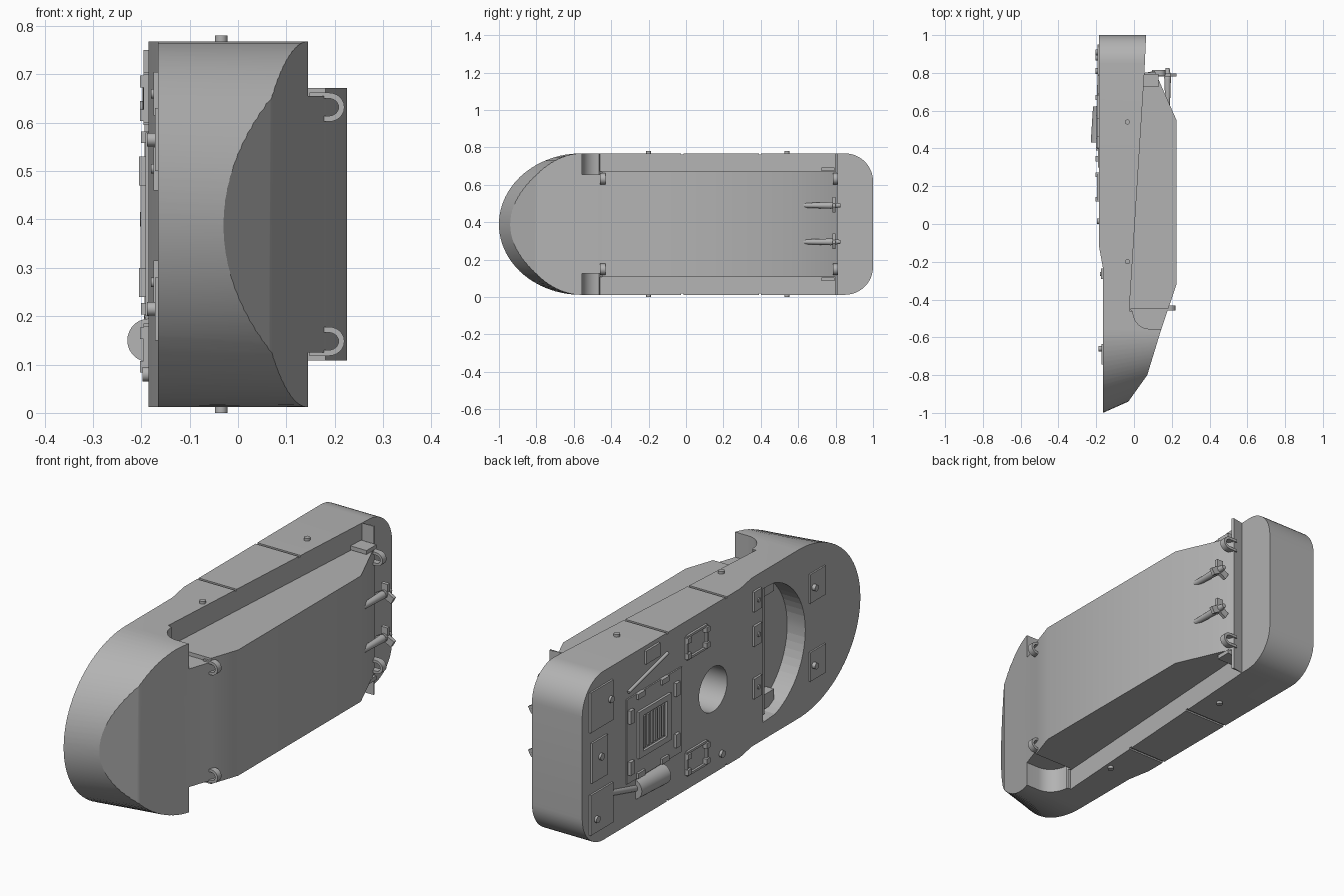
import bpy, bmesh, math
from mathutils import Vector

cube = bpy.data.objects.get("Cube")
if cube:
    bpy.data.objects.remove(cube)

grey = bpy.data.materials.new("plain_grey")
grey.use_nodes = True
COLOUR = (0.45, 0.45, 0.45, 1)
grey.diffuse_color = COLOUR
grey.node_tree.nodes["Principled BSDF"].inputs["Base Color"].default_value = COLOUR

MID = 0.39      # middle of the hull width
DECK = -0.185   # raised rear deck
BOW_DECK = -0.165


def finish(name, bm):
    bmesh.ops.recalc_face_normals(bm, faces=bm.faces)
    mesh = bpy.data.meshes.new(name)
    bm.to_mesh(mesh)
    bm.free()
    mesh.materials.append(grey)
    ob = bpy.data.objects.new(name, mesh)
    bpy.context.collection.objects.link(ob)
    return ob


def smooth(ob):
    bpy.ops.object.select_all(action="DESELECT")
    ob.select_set(True)
    bpy.context.view_layer.objects.active = ob
    bpy.ops.object.shade_smooth_by_angle(angle=math.radians(28))


def loft(name, first, second):
    bm = bmesh.new()
    a = [bm.verts.new(p) for p in first]
    b = [bm.verts.new(p) for p in second]
    bm.faces.new(a)
    bm.faces.new(b)
    for i in range(len(a)):
        j = (i + 1) % len(a)
        bm.faces.new((a[i], a[j], b[j], b[i]))
    return finish(name, bm)


def prism(name, pts, axis, lo, hi):
    def place(p, h):
        return {"x": (h, p[0], p[1]), "y": (p[0], h, p[1]), "z": (p[0], p[1], h)}[axis]
    return loft(name, [place(p, lo) for p in pts], [place(p, hi) for p in pts])


def box(name, x, y, z):
    return prism(name, [(x[0], y[0]), (x[1], y[0]), (x[1], y[1]), (x[0], y[1])], "z", *z)


def rod(name, start, end, r1, r2=None, sides=20):
    start, end = Vector(start), Vector(end)
    turn = (end - start).to_track_quat("Z", "Y")
    ring = [turn @ Vector((math.cos(t), math.sin(t), 0))
            for t in (2 * math.pi * i / sides for i in range(sides))]
    ob = loft(name, [start + v * r1 for v in ring],
              [end + v * (r1 if r2 is None else r2) for v in ring])
    smooth(ob)
    return ob


def carve(ob, cutter, operation="DIFFERENCE"):
    mod = ob.modifiers.new("cut", "BOOLEAN")
    mod.operation, mod.solver, mod.object = operation, "EXACT", cutter
    bpy.context.view_layer.objects.active = ob
    bpy.ops.object.modifier_apply(modifier=mod.name)
    bpy.data.objects.remove(cutter)


def mirror_z(z):
    return (2 * MID - z[1], 2 * MID - z[0])


def outline(x):
    """Plan shape: elliptical tapering bow, rounded stern corners."""
    reach, half = 0.44 - 0.444 * (x + 0.165), 0.378
    pts = []
    for i in range(49):
        t = math.pi * i / 48
        pts.append((x, -0.56 - reach * math.sin(t), MID + half * math.cos(t)))
    r = 0.15
    for corner in (-1, 1):
        for i in range(13):
            t = math.pi / 2 * (i / 12 if corner > 0 else i / 12 - 1)
            pts.append((x, 1 - r + r * math.cos(t), MID + corner * (half - r) + r * math.sin(t)))
    return pts


# Hull: tapered plan shape trimmed by the side profile
hull = loft("hull", outline(-0.25), outline(0.3))
side = [(BOW_DECK, -1.13), (BOW_DECK, -0.23), (DECK, -0.12), (DECK, 1.02), (0.065, 1.02),
        (0.055, 0.8), (0.11, 0.81), (0.225, 0.55), (0.225, -0.32), (0.145, -0.555),
        (0.07, -0.8), (-0.03, -0.94)]
carve(hull, prism("side_cutter", side, "z", -0.2, 1.0), "INTERSECT")

# Side wells, curved well fronts and panel grooves
well = [(-0.025, -0.46), (0.055, 0.8), (0.35, 0.8), (0.35, -0.46)]
arc = [(0.08 - 0.085 * math.sin(t), -0.465 - 0.09 * math.cos(t))
       for t in (math.pi / 2 * i / 10 for i in range(11))]
front_well = [(0.35, -0.555)] + arc + [(-0.02, -0.45), (0.35, -0.45)]
for profile, z in ((well, (0.672, 0.95)), (front_well, (0.655, 0.96))):
    for span in (z, mirror_z(z)):
        carve(hull, prism("well_cutter", profile, "z", *span))
for y in (-0.02, 0.395):
    for span in ((0.761, 0.9), mirror_z((0.761, 0.9))):
        carve(hull, box("groove_cutter", (-0.3, 0.2), (y - 0.006, y + 0.006), span))

# Round deck hole and fighting compartment opening
carve(hull, rod("hole_cutter", (-0.3, 0.072, MID), (-0.03, 0.072, MID), 0.1, sides=40))
opening = [(-0.31, MID + 0.3), (-0.31, MID - 0.3)]
for i in range(25):
    t = math.radians(-72 + 6 * i)
    opening.append((-0.3 - 0.31 * math.cos(t), MID + 0.31 * math.sin(t)))
carve(hull, prism("opening_cutter", opening, "x", -0.3, -0.075))
smooth(hull)

# Ledges inside the opening
box("opening_crossbar", (-0.135, -0.07), (-0.365, -0.325), (MID - 0.29, MID + 0.29))
for z in ((MID + 0.22, MID + 0.285), (MID - 0.285, MID - 0.22)):
    box("opening_side_ledge", (-0.115, -0.07), (-0.46, -0.36), z)
for z in (0.66, 0.505, 0.27):
    box("opening_hatch", (-0.175, -0.16), (-0.29, -0.235), (z - 0.045, z + 0.045))
    rod("opening_hatch_knob", (-0.18, -0.265, z), (-0.165, -0.265, z), 0.01)

# Bow hatches
for z in (0.565, 0.215):
    box("bow_hatch", (-0.172, -0.16), (-0.745, -0.635), (z - 0.065, z + 0.065))
    rod("bow_hatch_knob", (-0.188, -0.66, z), (-0.165, -0.66, z), 0.014)

# Stern deck plates with bolts
for y, z, bolt in (((0.79, 0.95), (0.53, 0.71), (0.81, 0.63)),
                   ((0.83, 0.94), (0.3, 0.48), (0.88, 0.4)),
                   ((0.79, 0.95), (0.07, 0.25), (0.91, 0.13))):
    box("stern_plate", (DECK - 0.008, DECK + 0.01), y, z)
    rod("stern_bolt", (DECK - 0.018, *bolt), (DECK, *bolt), 0.015)

# Engine hatch, louvred vent and hinges
box("engine_hatch", (DECK - 0.006, DECK + 0.01), (0.3, 0.69), (0.2, 0.58))
for y in ((0.39, 0.42), (0.59, 0.62)):
    box("vent_frame_end", (DECK - 0.017, DECK), y, (0.29, 0.5))
for z in ((0.29, 0.315), (0.475, 0.5)):
    box("vent_frame_side", (DECK - 0.017, DECK), (0.39, 0.62), z)
for i in range(6):
    y = 0.437 + i * 0.027
    box("vent_louvre", (DECK - 0.013, DECK), (y - 0.007, y + 0.007), (0.325, 0.465))
for y in (0.345, 0.67):
    for z in (0.27, 0.5):
        box("hatch_hinge", (DECK - 0.02, DECK), (y - 0.014, y + 0.014), (z - 0.03, z + 0.03))
for y in (0.43, 0.6):
    for z in (0.215, 0.57):
        box("hatch_latch", (DECK - 0.016, DECK), (y - 0.025, y + 0.025), (z - 0.012, z + 0.012))

# Deck grab frames either side of the hole
for z in (0.65, 0.13):
    for s in (-1, 1):
        box("grab_frame_bar", (DECK - 0.01, DECK), (0.125, 0.265),
            (z + s * 0.05 - 0.005, z + s * 0.05 + 0.005))
        box("grab_frame_end", (DECK - 0.01, DECK),
            (0.195 + s * 0.07 - 0.005, 0.195 + s * 0.07 + 0.005), (z - 0.05, z + 0.05))
        for t in (-1, 1):
            box("grab_frame_foot", (DECK - 0.018, DECK),
                (0.195 + s * 0.065 - 0.012, 0.195 + s * 0.065 + 0.012),
                (z + t * 0.035 - 0.012, z + t * 0.035 + 0.012))

# Silencer, exhaust pipe, stowed tool and small deck fittings
rod("silencer", (-0.172, 0.62, 0.15), (-0.184, 0.43, 0.15), 0.045, sides=28)
rod("exhaust_pipe", (-0.18, 0.79, 0.2), (-0.182, 0.6, 0.15), 0.014)
rod("stowed_tool", (DECK - 0.005, 0.68, 0.61), (DECK - 0.005, 0.4, 0.68), 0.007)
box("tool_box", (DECK - 0.01, DECK), (0.46, 0.56), (0.69, 0.75))
rod("deck_bolt", (DECK - 0.012, 0.015, 0.08), (DECK, 0.015, 0.08), 0.015)

# Side pins through the hull
for y in (-0.2, 0.54):
    rod("side_pin", (-0.035, y, 0), (-0.035, y, 2 * MID), 0.013)


# Towing shackles
def shackle(name, x, y, z):
    ends = [math.radians(-90 + 15 * i) for i in range(13)]
    outer = [(x + 0.032 * math.cos(t), z + 0.03 * math.sin(t)) for t in ends]
    inner = [(x + 0.02 * math.cos(t), z + 0.018 * math.sin(t)) for t in reversed(ends)]
    pts = [(x - 0.04, z - 0.03)] + outer + [(x - 0.04, z + 0.03), (x - 0.04, z + 0.018)]
    smooth(prism(name, pts + inner + [(x - 0.04, z - 0.018)], "y", y - 0.014, y + 0.014))


for z in (0.632, 2 * MID - 0.632):
    shackle("front_shackle", 0.188, -0.445, z)
    shackle("rear_shackle", 0.135, 0.8, z)
for z in ((0.675, 0.693), mirror_z((0.675, 0.693))):
    box("rear_bracket", (0.05, 0.13), (0.725, 0.795), z)

# Propellers on shafts
for z in (0.49, 0.295):
    rod("propeller_shaft", (0.178, 0.61, z), (0.178, 0.79, z), 0.012, 0.018)
    rod("propeller_hub", (0.178, 0.77, z), (0.178, 0.825, z), 0.019, 0.01)
    for i in range(3):
        blade = box("propeller_blade", (-0.016, 0.016), (-0.008, 0.008), (0, 0.046))
        blade.rotation_euler = (0, math.radians(120 * i), 0)
        blade.location = (0.178, 0.79, z)
